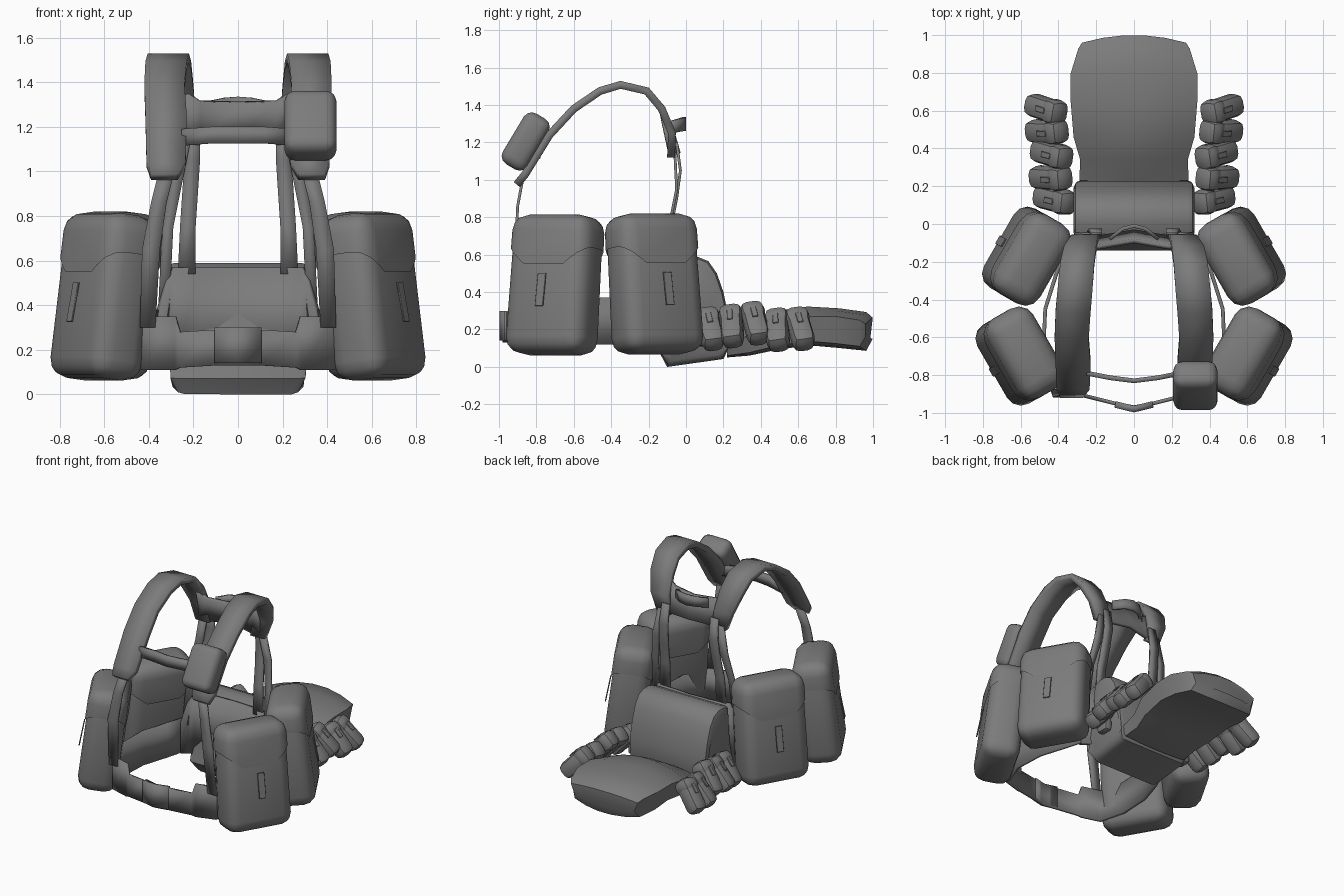
import bpy, bmesh
from math import radians
from mathutils import Matrix, Vector, Euler

cube = bpy.data.objects.get("Cube")
if cube:
    bpy.data.objects.remove(cube, do_unlink=True)

GREY = (0.2, 0.2, 0.2, 1)
mat = bpy.data.materials.new("webbing grey")
mat.use_nodes = True
mat.diffuse_color = GREY
mat.node_tree.nodes["Principled BSDF"].inputs["Base Color"].default_value = GREY


def finish(bm, name, mirror=False, thick=0, angle=40):
    """Turn a bmesh into a shaded object with optional solidify and mirror."""
    bmesh.ops.recalc_face_normals(bm, faces=bm.faces)
    mesh = bpy.data.meshes.new(name)
    bm.to_mesh(mesh)
    bm.free()
    mesh.materials.append(mat)
    ob = bpy.data.objects.new(name, mesh)
    bpy.context.collection.objects.link(ob)
    bpy.ops.object.select_all(action='DESELECT')
    ob.select_set(True)
    bpy.context.view_layer.objects.active = ob
    bpy.ops.object.shade_smooth_by_angle(angle=radians(angle))
    if thick:
        mod = ob.modifiers.new("thickness", 'SOLIDIFY')
        mod.thickness = thick
        mod.offset = 0
    if mirror:
        ob.modifiers.new("mirror", 'MIRROR').use_mirror_merge = False
    return ob


def place(loc, rot=(0, 0, 0)):
    turn = Euler([radians(a) for a in rot]).to_matrix().to_4x4()
    return Matrix.Translation(loc) @ turn


def rounded_box(size, bevel, segments=3, top=1.0):
    """Bevelled box at the origin, its top face scaled by `top`."""
    bm = bmesh.new()
    bmesh.ops.create_cube(bm, size=1)
    bmesh.ops.scale(bm, vec=size, verts=bm.verts)
    for v in bm.verts:
        if v.co.z > 0:
            v.co.x *= top
            v.co.y *= top
    bmesh.ops.bevel(bm, geom=bm.edges[:], offset=bevel, segments=segments,
                    profile=0.5, affect='EDGES')
    return bm


def box(name, size, bevel, matrix, mirror=True, segments=3, top=1.0):
    bm = rounded_box(size, bevel, segments, top)
    bm.transform(matrix)
    return finish(bm, name, mirror)


def strip(name, pairs, thick, mirror=True):
    """Ribbon through pairs of edge points."""
    bm = bmesh.new()
    rows = [[bm.verts.new(p) for p in pair] for pair in pairs]
    for a, b in zip(rows, rows[1:]):
        bm.faces.new((a[0], a[1], b[1], b[0]))
    return finish(bm, name, mirror, thick, 25)


def webbing(name, path, thick):
    """Strap from rows of inner x, outer x, y, z."""
    strip(name, [((a, y, z), (b, y, z)) for a, b, y, z in path], thick)


def band(name, half, thick):
    """Symmetric upright band from rows of x, y, low z, high z."""
    full = [(-x, y, lo, hi) for x, y, lo, hi in reversed(half) if x > 0] + half
    strip(name, [((x, y, lo), (x, y, hi)) for x, y, lo, hi in full], thick, False)


# Large side pouches: body, overlapping flap, closing tab
def large_pouch(name, loc, heading):
    m = place(loc, (0, 0, heading)) @ place((0, 0, 0), (-7, 0, 0))
    size = Vector((0.485, 0.27, 0.74))
    box(name, size, 0.085, m, top=0.96)
    flap = rounded_box(size + Vector((0.016, 0.016, 0.012)), 0.088, 3, 0.96)
    for co, no in (((0, 0, 0.1), (0, 0, -1)),
                   ((0.12, 0, 0.1), (0.62, 0, -0.78)),
                   ((-0.12, 0, 0.1), (-0.62, 0, -0.78))):
        bmesh.ops.bisect_plane(flap, geom=flap.verts[:] + flap.edges[:] + flap.faces[:],
                               plane_co=co, plane_no=no, clear_outer=True)
    flap.transform(m)
    finish(flap, name + "_flap", True)
    box(name + "_tab", (0.05, 0.008, 0.18), 0.002,
        m @ place((0, -0.152, -0.04), (-4, 0, 0)), segments=1)


large_pouch("front_pouch", (0.605, -0.7, 0.435), 60)
large_pouch("rear_pouch", (0.57, -0.17, 0.44), 120)

# Waist belt with tall back pad, and the front buckle
band("waist_belt", [(0, -0.97, 0.13, 0.29), (0.1, -0.95, 0.13, 0.29),
                    (0.26, -0.91, 0.12, 0.28), (0.28, -0.9, 0.11, 0.35),
                    (0.42, -0.86, 0.11, 0.35), (0.48, -0.68, 0.12, 0.36),
                    (0.47, -0.45, 0.12, 0.37), (0.41, -0.26, 0.12, 0.37),
                    (0.36, -0.14, 0.13, 0.38)], 0.02)
band("back_pad", [(0, -0.06, 0.12, 0.57), (0.18, -0.07, 0.12, 0.57),
                  (0.29, -0.1, 0.12, 0.57), (0.32, -0.13, 0.13, 0.51),
                  (0.36, -0.16, 0.13, 0.36)], 0.03)
band("buckle", [(0, -0.98, 0.14, 0.3), (0.1, -0.955, 0.14, 0.3)], 0.035)

# Rear bag: side profile drawn through, narrowed below, rounded at both ends
profile = [(-0.06, 0.565), (0.0, 0.59), (0.06, 0.59), (0.12, 0.565), (0.165, 0.5),
           (0.2, 0.4), (0.225, 0.28), (0.23, 0.1), (0.2, 0.04), (-0.1, 0.0),
           (-0.14, 0.07), (-0.08, 0.3)]
bm = bmesh.new()
face = bm.faces.new([bm.verts.new((-0.32, y, z)) for y, z in profile])
ext = bmesh.ops.extrude_face_region(bm, geom=[face])["geom"]
bmesh.ops.translate(bm, vec=(0.64, 0, 0),
                    verts=[v for v in ext if isinstance(v, bmesh.types.BMVert)])
for v in bm.verts:
    if v.co.z < 0.05:
        v.co.x *= 0.86
ends = [e for e in bm.edges if e.verts[0].co.x * e.verts[1].co.x > 0]
bmesh.ops.bevel(bm, geom=ends, offset=0.035, segments=2, profile=0.5, affect='EDGES')
finish(bm, "rear_bag")

# Domed tail pad: lens cross-sections of y, half width, top, rim, bottom
stations = [(0.22, 0.29, 0.17, 0.12, 0.05), (0.34, 0.285, 0.24, 0.17, 0.06),
            (0.46, 0.32, 0.30, 0.23, 0.085), (0.65, 0.335, 0.325, 0.27, 0.115),
            (0.82, 0.335, 0.315, 0.27, 0.1), (0.965, 0.295, 0.295, 0.25, 0.085),
            (1.0, 0.275, 0.265, 0.23, 0.15)]
bm = bmesh.new()
rings = []
steps = [-1, -0.6, -0.2, 0.2, 0.6, 1]
for y, w, top, rim, low in stations:
    bow = 0.04 * max(0, y - 0.6) / 0.4
    upper = [(t * w, y - bow * t * t, top - (top - rim) * t * t) for t in steps]
    lower = [(t * w * 0.9, y - bow * t * t, low + (rim - low) * 0.15 * t * t)
             for t in reversed(steps)]
    rings.append([bm.verts.new(p) for p in upper + lower])
for a, b in zip(rings, rings[1:]):
    for i in range(len(a)):
        j = (i + 1) % len(a)
        bm.faces.new((a[i], a[j], b[j], b[i]))
bm.faces.new(rings[0])
bm.faces.new(rings[-1])
finish(bm, "tail_pad", angle=35)

# Rows of small pouches, leaning outward and down beside the tail pad
row = [(0.425, 0.13, 0.2, 6), (0.445, 0.245, 0.215, -5), (0.44, 0.37, 0.23, 8),
       (0.465, 0.49, 0.195, -6), (0.47, 0.61, 0.2, 10)]
for n, (x, y, z, turn) in enumerate(row, 1):
    m = place((x, y, z), (8, 0, turn)) @ place((0, 0, 0), (0, -43, 0))
    box(f"small_pouch_{n}", (0.12, 0.122, 0.25), 0.042, m, segments=2)
    box(f"small_pouch_lid_{n}", (0.13, 0.132, 0.11), 0.042,
        m @ place((0, 0, 0.074)), segments=2)
    box(f"small_pouch_tab_{n}", (0.008, 0.03, 0.07), 0.002,
        m @ place((0.065, 0, 0.03)), segments=1)
box("row_link", (0.06, 0.1, 0.1), 0.02, place((0.35, 0.1, 0.16)), segments=2)

# Broad shoulder straps
webbing("shoulder_strap", [(0.27, 0.39, -0.905, 0.975), (0.235, 0.41, -0.86, 1.03),
                           (0.23, 0.415, -0.73, 1.24), (0.24, 0.42, -0.6, 1.38),
                           (0.23, 0.415, -0.46, 1.475), (0.22, 0.405, -0.35, 1.508),
                           (0.21, 0.39, -0.21, 1.475), (0.2, 0.37, -0.13, 1.38),
                           (0.19, 0.33, -0.075, 1.25), (0.17, 0.28, -0.08, 1.12)], 0.042)

# Narrow straps joining shoulders to belt
webbing("front_strap", [(0.28, 0.35, -0.87, 1.02), (0.32, 0.39, -0.9, 0.86),
                        (0.35, 0.43, -0.91, 0.65), (0.37, 0.44, -0.88, 0.3)], 0.015)
webbing("back_strap", [(0.17, 0.23, -0.05, 1.2), (0.17, 0.24, -0.03, 1.05),
                       (0.18, 0.25, -0.05, 0.9), (0.19, 0.26, -0.08, 0.75),
                       (0.19, 0.27, -0.09, 0.54)], 0.015)
webbing("side_strap", [(0.21, 0.27, -0.06, 1.15), (0.25, 0.31, -0.05, 0.95),
                       (0.29, 0.34, -0.09, 0.75), (0.31, 0.36, -0.14, 0.34)], 0.015)

# Upper back yoke, grab handle and chest strap
strip("yoke", [((x, y, lo), (x, y - 0.05, hi)) for x, y, lo, hi in
               ((-0.25, -0.08, 1.13, 1.37), (-0.17, -0.07, 1.13, 1.315),
                (0, -0.04, 1.14, 1.31), (0.17, -0.07, 1.13, 1.315),
                (0.25, -0.08, 1.13, 1.37))], 0.025, False)
band("grab_handle", [(0, -0.01, 1.26, 1.335), (0.06, -0.025, 1.26, 1.33),
                     (0.13, -0.08, 1.25, 1.315)], 0.02)
band("chest_strap", [(0, -0.83, 1.125, 1.2), (0.12, -0.815, 1.125, 1.2),
                     (0.25, -0.79, 1.115, 1.19)], 0.025)

# Chest pouch on the left shoulder strap
box("chest_pouch", (0.235, 0.155, 0.315), 0.05,
    place((0.325, -0.857, 1.205), (-31, 0, 0)), False)
